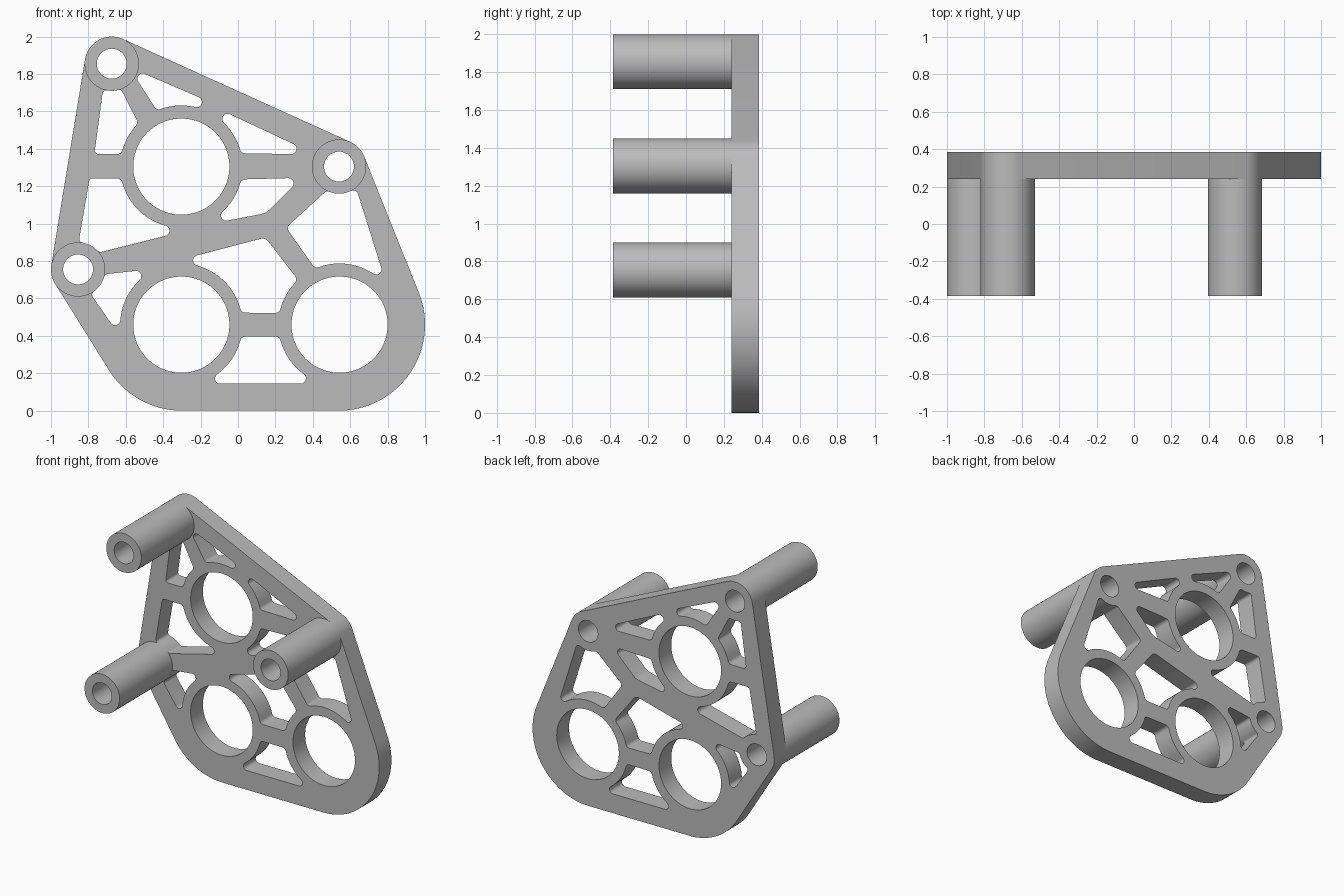
import bpy
import bmesh
from math import acos, atan2, cos, sin, pi, tau
from mathutils import Vector
from mathutils.geometry import convex_hull_2d

cube = bpy.data.objects.get("Cube")
if cube:
    bpy.data.objects.remove(cube)

grey = bpy.data.materials.new("plain grey")
grey.use_nodes = True
tone = (0.5, 0.5, 0.5, 1)
grey.diffuse_color = tone
grey.node_tree.nodes["Principled BSDF"].inputs["Base Color"].default_value = tone

# Depths along y and main radii
FRONT, SHOULDER, BACK = -0.385, 0.24, 0.385
POST, SCREW, BORE, RIM, OUTER = 0.145, 0.08, 0.257, 0.327, 0.46
FILLET = 0.028

posts = {"top": (-0.675, 1.855), "right": (0.54, 1.305), "left": (-0.855, 0.755)}
bores = {"upper": (-0.303, 1.305), "lower": (-0.303, 0.46), "side": (0.543, 0.46)}


def circle(centre, radius, count=72):
    return [Vector((centre[0] + radius * cos(tau * i / count),
                    centre[1] + radius * sin(tau * i / count))) for i in range(count)]


def corner(x, z, r=FILLET):
    return (x, z, r)


def around(name):
    """A post or bore rim that the pocket bends around (negative radius)."""
    if name in posts:
        return (*posts[name], -POST)
    return (*bores[name], -RIM)


def pocket(*stops):
    """Outline running counter-clockwise as a belt over rounded corners and rims."""
    n = len(stops)
    centres = [Vector(s[:2]) for s in stops]
    radii = [s[2] for s in stops]
    # Seat each corner next to a rim so that both arcs touch
    for i in range(n):
        for j in ((i - 1) % n, (i + 1) % n):
            if radii[i] > 0 > radii[j]:
                away = (centres[i] - centres[j]).normalized()
                centres[i] = centres[j] + away * (radii[i] - radii[j])
    # Normal angle of the tangent leaving every stop
    leave = []
    for i in range(n):
        j = (i + 1) % n
        d = centres[j] - centres[i]
        k = max(-1, min(1, (radii[i] - radii[j]) / d.length))
        leave.append(atan2(d.y, d.x) - acos(k))
    points = []
    for i in range(n):
        turn = 1 if radii[i] > 0 else -1
        sweep = (turn * (leave[i] - leave[i - 1])) % tau
        if sweep > 1.75 * pi:
            sweep = 0
        steps = max(1, int(sweep / (0.2 if turn > 0 else 0.08)))
        for s in range(steps + 1):
            a = leave[i - 1] + turn * sweep * s / steps
            p = centres[i] + radii[i] * Vector((cos(a), sin(a)))
            if not points or (p - points[-1]).length > 0.001:
                points.append(p)
    if (points[0] - points[-1]).length < 0.001:
        points.pop()
    return points


def slab(name, loops, y0, y1, back=True):
    """Fill an outline with holes and give it thickness along y."""
    bm = bmesh.new()
    edges, pairs = [], {}
    for loop in loops:
        near = [bm.verts.new((p.x, y0, p.y)) for p in loop]
        far = [bm.verts.new((p.x, y1, p.y)) for p in loop]
        pairs.update(zip(near, far))
        edges += [bm.edges.new((near[i - 1], near[i])) for i in range(len(near))]
    rims = [tuple(e.verts) for e in edges]
    bmesh.ops.triangle_fill(bm, edges=edges, use_beauty=True, normal=(0, -1, 0))
    if back:
        for f in list(bm.faces):
            bm.faces.new([pairs[v] for v in reversed(f.verts)])
    for a, b in rims:
        bm.faces.new((a, b, pairs[b], pairs[a]))
    bmesh.ops.recalc_face_normals(bm, faces=bm.faces)
    mesh = bpy.data.meshes.new(name)
    bm.to_mesh(mesh)
    bm.free()
    mesh.materials.append(grey)
    obj = bpy.data.objects.new(name, mesh)
    bpy.context.collection.objects.link(obj)
    bpy.ops.object.select_all(action="DESELECT")
    obj.select_set(True)
    bpy.context.view_layer.objects.active = obj
    bpy.ops.object.shade_smooth_by_angle(angle=pi / 6)
    return obj


# Outer edge: a taut band around the posts and the two lower bores
band = [p for c in posts.values() for p in circle(c, POST)]
for c in ((-0.30, OUTER), (0.54, OUTER)):
    band += circle(c, OUTER, 120)
outline = [band[i] for i in convex_hull_2d(band)]

# Lightening pockets between the ribs
pockets = [
    # above the upper bore
    pocket(corner(-0.51, 1.775), corner(-0.425, 1.645), around("upper"),
           corner(-0.222, 1.645)),
    # right of the upper bore, above and below the rib
    pocket(corner(-0.045, 1.57), around("upper"), corner(0.035, 1.403),
           corner(0.285, 1.40)),
    pocket(corner(0.035, 1.21), around("upper"), corner(-0.055, 1.035),
           corner(0.11, 1.13, 0.08), corner(0.27, 1.215)),
    # left of the upper bore, above and below the rib
    pocket(corner(-0.745, 1.392, 0.02), corner(-0.645, 1.40), around("upper"),
           corner(-0.57, 1.545), corner(-0.635, 1.69, 0.02), around("top"),
           corner(-0.705, 1.69, 0.02)),
    pocket(corner(-0.775, 1.22, 0.022), around("left") and corner(-0.826, 0.922, 0.022),
           around("left"), corner(-0.735, 0.87, 0.022), corner(-0.395, 0.96),
           around("upper"), corner(-0.645, 1.213)),
    # beside the lower bore
    pocket(corner(-0.66, 0.485), around("lower"), corner(-0.555, 0.73),
           corner(-0.693, 0.71, 0.02), around("left"), corner(-0.76, 0.62, 0.02)),
    # centre
    pocket(corner(-0.21, 0.81), around("lower"), corner(0.045, 0.553),
           corner(0.19, 0.553), around("side"), corner(0.28, 0.705),
           corner(0.13, 0.88, 0.04)),
    # below the right post
    pocket(corner(0.295, 0.975), corner(0.42, 0.80), around("side"),
           corner(0.745, 0.765), corner(0.617, 1.153, 0.025), around("right"),
           corner(0.478, 1.145, 0.025)),
    # along the bottom edge
    pocket(corner(-0.09, 0.165), corner(0.33, 0.165), around("side"),
           corner(0.195, 0.367), corner(0.045, 0.367), around("lower")),
]

# Plate with bores, screw holes and pockets
holes = [circle(c, BORE, 96) for c in bores.values()]
holes += [circle(c, SCREW, 48) for c in posts.values()]
slab("plate", [outline] + holes + pockets, SHOULDER, BACK)

# Hollow posts standing out from the plate
for side, c in posts.items():
    slab(side + "_post", [circle(c, POST), circle(c, SCREW, 48)], FRONT, SHOULDER, back=False)
